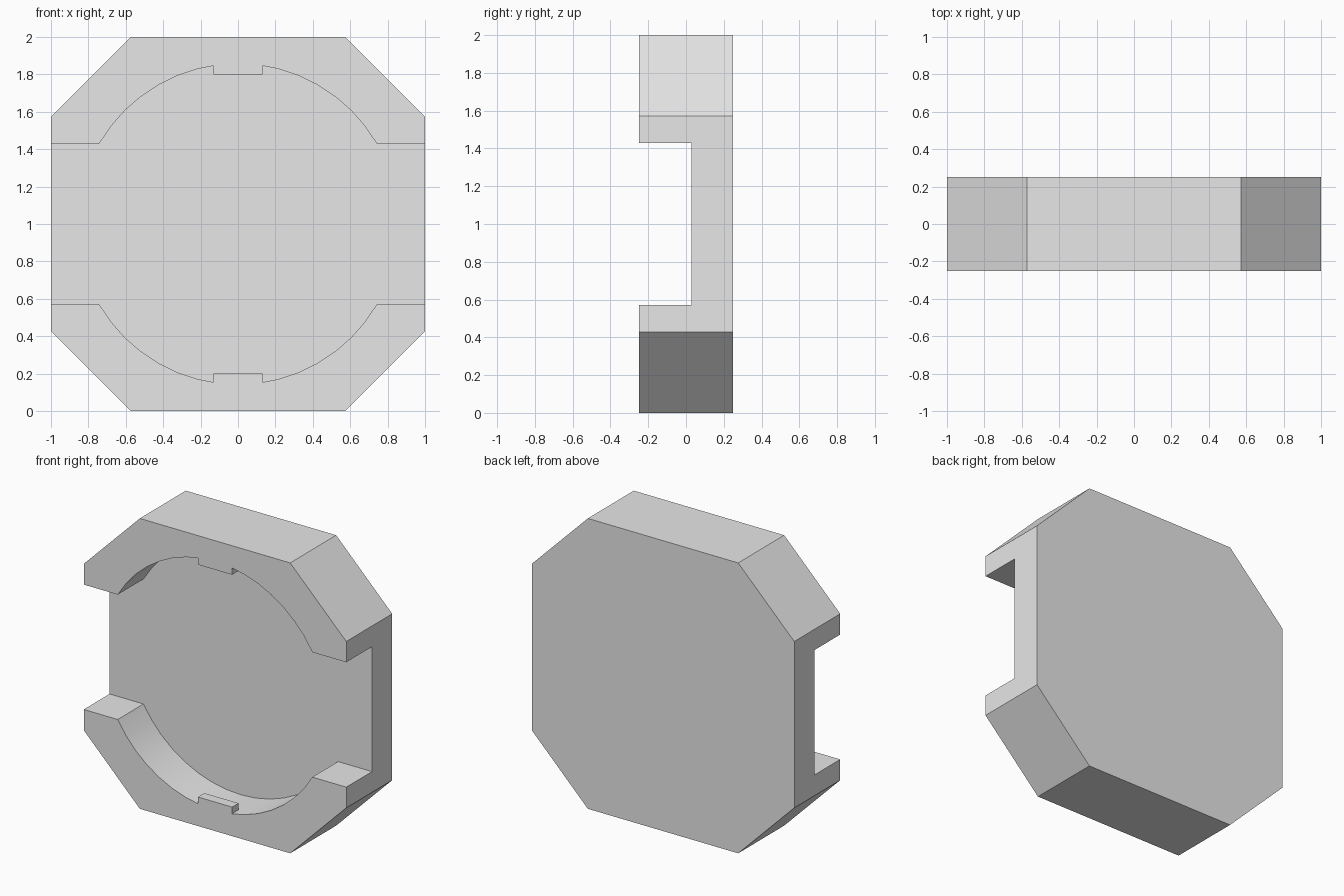
import bpy, bmesh
from math import asin, cos, sin, pi, radians

cube = bpy.data.objects.get("Cube")
if cube:
    bpy.data.objects.remove(cube, do_unlink=True)

HALF_DEPTH = 0.25     # half thickness of the block
FLOOR_Y = 0.03        # floor of the recess
RADIUS = 0.857        # round recess
SLOT = 0.43           # half height of the open side slot
CORNER = 0.573        # half length of each straight octagon side

grey = bpy.data.materials.new("plain grey")
grey.use_nodes = True
grey.diffuse_color = (0.8, 0.8, 0.8, 1)
grey.node_tree.nodes["Principled BSDF"].inputs["Base Color"].default_value = (0.8, 0.8, 0.8, 1)


def prism(name, profile, y0, y1):
    """Extrude an (x, z) outline, centred on z = 1, from y0 to y1."""
    bm = bmesh.new()
    face = bm.faces.new([bm.verts.new((x, y0, z + 1)) for x, z in profile])
    moved = bmesh.ops.extrude_face_region(bm, geom=[face])["geom"]
    bmesh.ops.translate(bm, vec=(0, y1 - y0, 0),
                        verts=[v for v in moved if isinstance(v, bmesh.types.BMVert)])
    bmesh.ops.recalc_face_normals(bm, faces=bm.faces)
    mesh = bpy.data.meshes.new(name)
    bm.to_mesh(mesh)
    bm.free()
    mesh.materials.append(grey)
    obj = bpy.data.objects.new(name, mesh)
    bpy.context.collection.objects.link(obj)
    return obj


def subtract(target, cutter):
    """Cut one part out of another, then discard the cutter."""
    cutter.hide_render = True
    mod = target.modifiers.new("cut", 'BOOLEAN')
    mod.operation = 'DIFFERENCE'
    mod.solver = 'EXACT'
    mod.object = cutter
    bpy.context.view_layer.objects.active = target
    bpy.ops.object.modifier_apply(modifier=mod.name)
    bpy.data.objects.remove(cutter, do_unlink=True)


# Octagonal block
c = CORNER
quarter = [(1, c), (c, 1), (-c, 1), (-1, c)]
octagon = quarter + [(-x, -z) for x, z in quarter]
housing = prism("octagonal_housing", octagon, -HALF_DEPTH, HALF_DEPTH)

# Recess outline: round pocket joined to a slot open at both sides
start = asin(SLOT / RADIUS)
steps = 16
arc = [start + (pi - 2 * start) * i / steps for i in range(steps + 1)]
upper = [(1.1, SLOT)] + [(RADIUS * cos(a), RADIUS * sin(a)) for a in arc] + [(-1.1, SLOT)]
outline = upper + [(-x, -z) for x, z in upper]
recess = prism("recess_cutter", outline, -0.35, FLOOR_Y)

# Small retaining tabs at the front lip, top and bottom
for side in (1, -1):
    tab = [(-0.13, 0.8 * side), (0.13, 0.8 * side), (0.13, 0.95 * side), (-0.13, 0.95 * side)]
    subtract(recess, prism("tab_cutter", tab, -0.4, -0.18))

subtract(housing, recess)

# Smooth the curved walls, keep all corners sharp
bpy.ops.object.select_all(action='DESELECT')
housing.select_set(True)
bpy.context.view_layer.objects.active = housing
bpy.ops.object.shade_smooth_by_angle(angle=radians(25))
